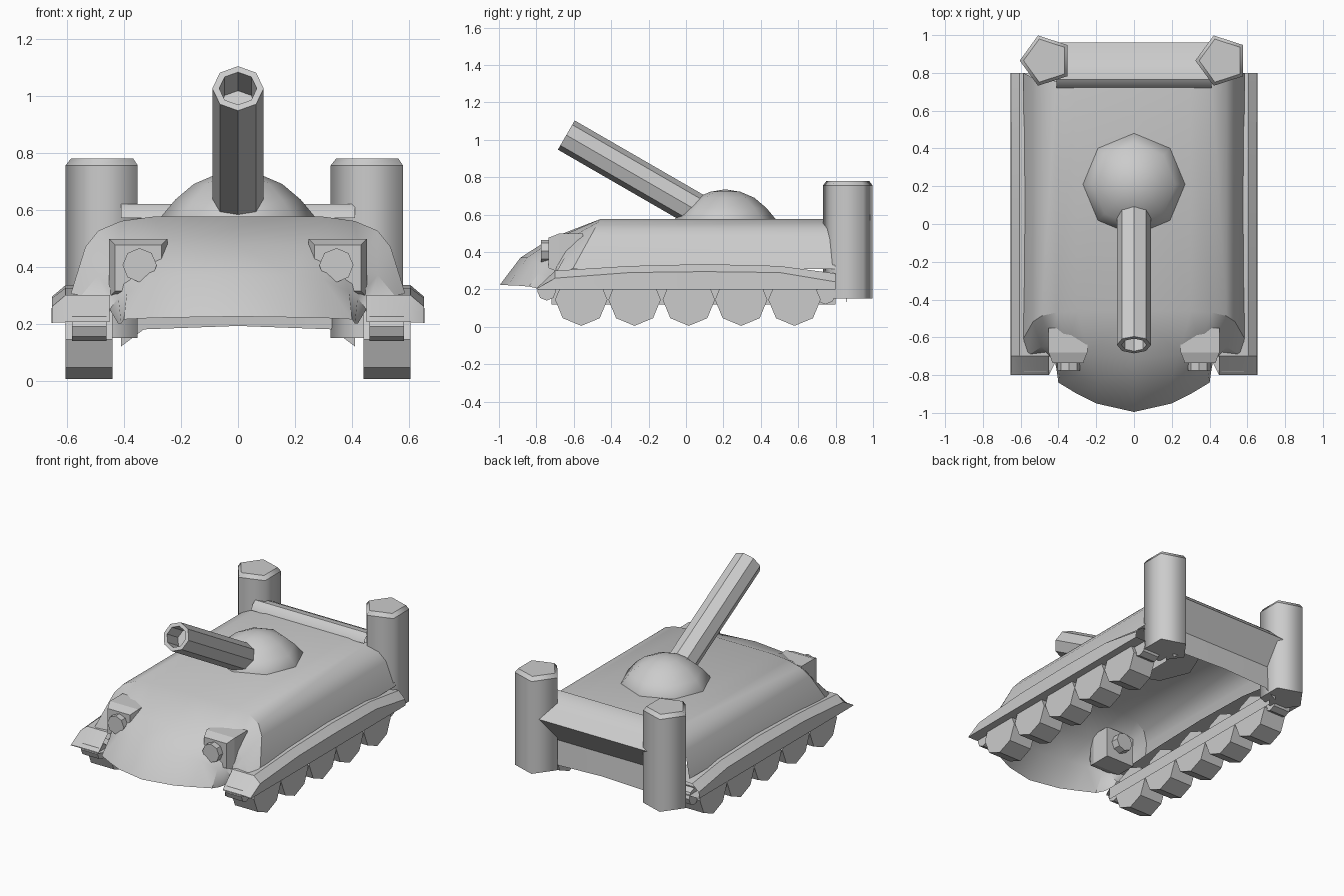
import bpy, bmesh
from math import pi, cos, sin, radians
from mathutils import Matrix, Vector

if "Cube" in bpy.data.objects:
    bpy.data.objects.remove(bpy.data.objects["Cube"])

def finish(name, verts, faces, angle=35, mirror=False, ring_sharp=False):
    bm = bmesh.new()
    vs = [bm.verts.new(v) for v in verts]
    for f in faces:
        bm.faces.new([vs[i] for i in f])
    bmesh.ops.remove_doubles(bm, verts=bm.verts, dist=0.0005)
    bmesh.ops.recalc_face_normals(bm, faces=bm.faces)
    me = bpy.data.meshes.new(name)
    bm.to_mesh(me)
    bm.free()
    ob = bpy.data.objects.new(name, me)
    bpy.context.collection.objects.link(ob)
    if ring_sharp:
        for e in me.edges:
            a, b = (me.vertices[i].co.z for i in e.vertices)
            e.use_edge_sharp = abs(a - b) < 1e-4
    bpy.ops.object.select_all(action='DESELECT')
    ob.select_set(True)
    bpy.context.view_layer.objects.active = ob
    bpy.ops.object.shade_smooth_by_angle(angle=radians(angle))
    if mirror:
        m = ob.modifiers.new("mirror", 'MIRROR')
        m.merge_threshold = 0.001
    return ob

def loft(name, rows, **kw):
    """Skin a grid of points given row by row."""
    n = len(rows[0])
    faces = [(i*n+j, i*n+j+1, (i+1)*n+j+1, (i+1)*n+j)
             for i in range(len(rows)-1) for j in range(n-1)]
    return finish(name, [p for r in rows for p in r], faces, **kw)

def lathe(name, rings, n, mat, phase=0.0, **kw):
    """n-sided solid from (radius, height) rings, placed by a matrix."""
    verts = [mat @ Vector((r*cos(phase+2*pi*k/n), r*sin(phase+2*pi*k/n), h))
             for r, h in rings for k in range(n)]
    faces = [(i*n+k, i*n+(k+1) % n, (i+1)*n+(k+1) % n, (i+1)*n+k)
             for i in range(len(rings)-1) for k in range(n)]
    return finish(name, verts, faces, **kw)

T, R = Matrix.Translation, Matrix.Rotation

# hull shell: constant body section, then sloping nose
sec = [(0, .575), (.3, .575), (.41, .56), (.49, .526), (.535, .47), (.585, .31)]
hull = [[(x, .8 - (z-.31)*.17, z) for x, z in sec],
        [(x, -.46 - (.575-z)*.55, z) for x, z in sec],
        [(0, -.72, .475), (.24, -.69, .475), (.35, -.65, .46),
         (.43, -.64, .42), (.49, -.65, .37), (.565, -.7, .28)],
        [(0, -.885, .37), (.19, -.85, .37), (.3, -.81, .355),
         (.39, -.77, .31), (.42, -.72, .29), (.45, -.7, .25)],
        [(0, -.995, .225), (.2, -.95, .222), (.3, -.9, .22),
         (.4, -.84, .215), (.41, -.77, .2), (.42, -.7, .2)]]
loft("hull", hull, mirror=True)

# fenders with mudguard wedge, underside and inner wall
fender = []
for y, zt, zo in [(-.8, .205, .203), (-.7, .3, .26), (-.3, .325, .29),
                  (.1, .335, .295), (.5, .325, .29), (.8, .285, .24)]:
    yi = max(y, -.72)
    fender.append([(.45, y, zt), (.605, y, zt), (.652, y, zo), (.655, y, .2),
                   (.45, y, .2), (.41, yi, .2), (.41, yi, .12)])
loft("fender", fender, angle=25, mirror=True)

# rear bumper with arched lower plate
bumper = [[(x, y, z) for y, z in [(.72, .57), (.735, .6), (.765, .62), (.81, .615),
                                  (.87, .585), (.96, .5), (.85, .34), (.86, zb)]]
          for x, zb in [(-.41, .12), (-.33, .18), (0, .192), (.33, .18), (.41, .12)]]
loft("rear_bumper", bumper)

# rear pillars
for side in (-1, 1):
    lathe("rear_pillar", [(0, .15), (.14, .15), (.14, .755), (.12, .78), (0, .78)],
          5, T((side*.465, .865, 0)), pi, angle=80, ring_sharp=True)

# turret dome
lathe("turret", [(0, .55), (.27, .55), (.27, .575), (.22, .635), (.155, .69),
                 (.08, .722), (0, .735)], 8, T((0, .21, 0)), angle=40)

# hollow gun barrel
lathe("barrel", [(0, -.85), (.09, -.85), (.09, 0), (.066, 0), (.066, -.13), (0, -.13)],
      8, T((0, -.64, 1.025)) @ R(radians(60), 4, 'X'))

# headlights
for side in (-1, 1):
    lathe("headlight_box", [(0, 0), (.145, 0), (.145, .13), (.115, .185), (0, .185)],
          4, T((side*.35, -.55, .395)) @ R(pi/2, 4, 'X'), pi/4, angle=20)
    lathe("headlight_lens", [(0, 0), (.06, 0), (.06, .275), (0, .275)],
          8, T((side*.345, -.5, .405)) @ R(pi/2, 4, 'X'))

# road wheels and small end wheels
wheels = [(y, .145, .14, .165) for y in (-.56, -.275, .015, .295, .58)]
wheels += [(-.745, .19, .05, .12), (.745, .175, .055, .12)]
for side in (-1, 1):
    for y, z, r, w in wheels:
        lathe("wheel", [(0, -w/2), (r, -w/2), (r, w/2), (0, w/2)],
              8, T((side*.522, y, z)) @ R(pi/2, 4, 'Y'))
